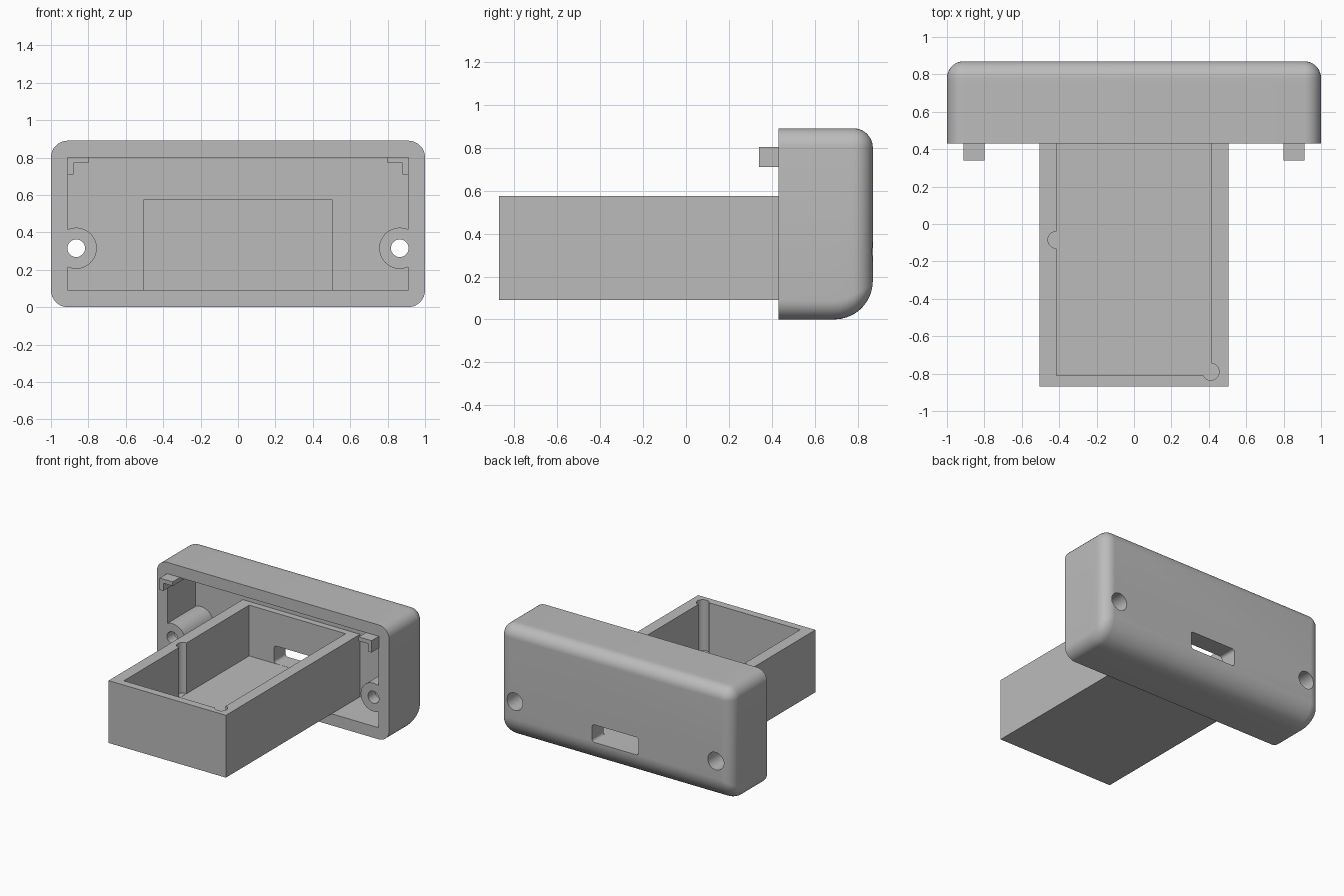
import bpy, bmesh, math
from mathutils import Matrix

if "Cube" in bpy.data.objects:
    bpy.data.objects.remove(bpy.data.objects["Cube"])

grey = bpy.data.materials.new("plain grey")
grey.diffuse_color = (0.5, 0.5, 0.5, 1)
grey.use_nodes = True
grey.node_tree.nodes["Principled BSDF"].inputs["Base Color"].default_value = grey.diffuse_color


def make(name, bm):
    bmesh.ops.remove_doubles(bm, verts=bm.verts, dist=1e-5)
    bmesh.ops.recalc_face_normals(bm, faces=bm.faces)
    me = bpy.data.meshes.new(name)
    bm.to_mesh(me)
    bm.free()
    me.materials.append(grey)
    ob = bpy.data.objects.new(name, me)
    bpy.context.collection.objects.link(ob)
    return ob


def box(name, x0, x1, y0, y1, z0, z1):
    bm = bmesh.new()
    bmesh.ops.create_cube(bm, size=1)
    for v in bm.verts:
        v.co = (x0 if v.co.x < 0 else x1, y0 if v.co.y < 0 else y1, z0 if v.co.z < 0 else z1)
    return make(name, bm)


def cyl(name, centre, r, depth, axis):
    bm = bmesh.new()
    m = Matrix.Translation(centre)
    if axis == 'Y':
        m = m @ Matrix.Rotation(math.pi / 2, 4, 'X')
    bmesh.ops.create_cone(bm, cap_ends=True, segments=48, radius1=r, radius2=r, depth=depth, matrix=m)
    return make(name, bm)


def loft(name, slices, n=8):
    """Rounded rectangles (y, half width, z0, z1, radius) joined along y."""
    bm = bmesh.new()
    rings = []
    for y, hx, z0, z1, r in slices:
        ring = []
        for k, (sx, zc) in enumerate([(1, z1 - r), (-1, z1 - r), (-1, z0 + r), (1, z0 + r)]):
            for i in range(n + 1):
                a = math.pi / 2 * (k + i / n)
                ring.append(bm.verts.new((sx * (hx - r) + r * math.cos(a), y, zc + r * math.sin(a))))
        rings.append(ring)
    for a, b in zip(rings, rings[1:]):
        for i in range(len(a)):
            j = (i + 1) % len(a)
            bm.faces.new((a[i], a[j], b[j], b[i]))
    bm.faces.new(rings[0])
    bm.faces.new(rings[-1])
    return make(name, bm)


def boolean(ob, cutter, op='DIFFERENCE', keep=False):
    m = ob.modifiers.new("cut", 'BOOLEAN')
    m.operation, m.solver, m.object = op, 'EXACT', cutter
    bpy.context.view_layer.objects.active = ob
    bpy.ops.object.modifier_apply(modifier=m.name)
    if not keep:
        bpy.data.objects.remove(cutter)


# Shell: rounded body with a larger radius along the lower back edge
R, B, BACK, TOP = 0.09, 0.18, 0.87, 0.89
ys = [0.43] + [BACK - B + B * math.sin(math.radians(t)) for t in (0, 10, 20)]
ys += [BACK - R + R * math.sin(math.pi / 2 * i / 10) for i in range(11)]


def inset(y, r):
    d = max(0, y - (BACK - r))
    return r - math.sqrt(max(0, r * r - d * d))


shell = loft("shell", [(y, 1 - inset(y, R), inset(y, B), TOP - inset(y, R),
                        max(R - inset(y, R), 1e-6)) for y in ys])

# Front cavity, leaving two round screw bosses standing
cavity = box("cavity", -0.91, 0.91, 0.3, 0.78, 0.09, 0.80)
for s in (-1, 1):
    boolean(cavity, cyl("boss", (s * 0.865, 0.6, 0.315), 0.11, 1, 'Y'))
boolean(shell, cavity)

# Screw holes with deep counterbores from the back
for s in (-1, 1):
    boolean(shell, cyl("screw_hole", (s * 0.865, 0.6, 0.315), 0.047, 1, 'Y'))
    boolean(shell, cyl("counterbore", (s * 0.865, 0.77, 0.315), 0.068, 0.5, 'Y'))

# Tray: open box with two round grooves in its walls
tray = box("tray", -0.505, 0.505, -0.87, 0.785, 0.09, 0.575)
boolean(tray, box("tray_hollow", -0.415, 0.415, -0.81, 0.73, 0.18, 0.7))
for x, y in ((-0.415, -0.085), (0.41, -0.79)):
    boolean(tray, cyl("groove", (x, y, 0.481), 0.045, 0.6, 'Z'))

# Connector slot through the tray end and the shell back
slot = loft("slot", [(y, 0.2, 0.181, 0.318, 0.022) for y in (0.6, 1.0)])
boolean(tray, slot, keep=True)
boolean(shell, slot)

# L-shaped locating clips in the upper corners
clips = []
for side, s in (("left", -1), ("right", 1)):
    clip = box(side + "_clip", *sorted((s * 0.80, s * 0.912)), 0.34, 0.52, 0.71, 0.802)
    boolean(clip, box("clip_notch", *sorted((s * 0.7, s * 0.88)), 0.2, 0.7, 0.6, 0.77))
    clips.append(clip)

# Smooth the curved surfaces, keep the edges sharp
bpy.ops.object.select_all(action='DESELECT')
for ob in [shell, tray] + clips:
    ob.select_set(True)
bpy.context.view_layer.objects.active = shell
bpy.ops.object.shade_smooth_by_angle(angle=math.radians(30))
